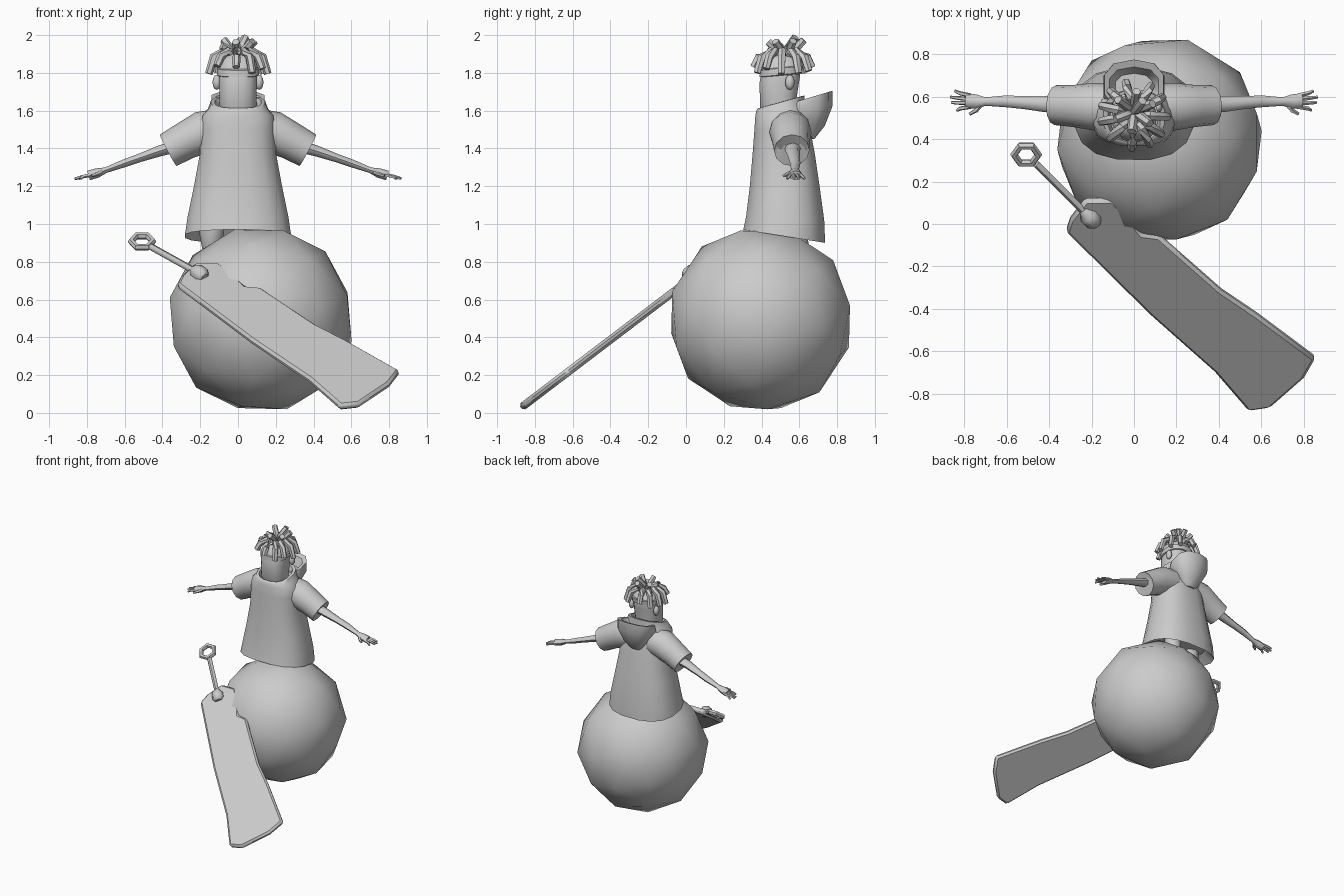
import bpy, bmesh, math, random
from mathutils import Vector, Matrix, Euler

if "Cube" in bpy.data.objects:
    bpy.data.objects.remove(bpy.data.objects["Cube"])

random.seed(4)
mat = bpy.data.materials.new("plain_grey")
mat.diffuse_color = (0.6, 0.6, 0.6, 1)
mat.use_nodes = True
mat.node_tree.nodes["Principled BSDF"].inputs["Base Color"].default_value = mat.diffuse_color


def finish(name, bm, angle=45):
    bmesh.ops.recalc_face_normals(bm, faces=bm.faces)
    me = bpy.data.meshes.new(name)
    bm.to_mesh(me)
    bm.free()
    ob = bpy.data.objects.new(name, me)
    bpy.context.collection.objects.link(ob)
    me.materials.append(mat)
    bpy.ops.object.select_all(action='DESELECT')
    ob.select_set(True)
    bpy.context.view_layer.objects.active = ob
    bpy.ops.object.shade_smooth_by_angle(angle=math.radians(angle))
    return ob


def add_loft(bm, rings, closed=False):
    """Skin a list of equal point rings, capped or joined end to end."""
    vs = [[bm.verts.new(p) for p in r] for r in rings]
    n = len(vs[0])
    pairs = list(zip(vs, vs[1:])) + ([(vs[-1], vs[0])] if closed else [])
    for a, b in pairs:
        for i in range(n):
            j = (i + 1) % n
            bm.faces.new((a[i], a[j], b[j], b[i]))
    if not closed:
        bm.faces.new(vs[0])
        bm.faces.new(vs[-1])


def ring(z, hx, y0, y1, tilt=0, n=16, power=0.8):
    """Rounded horizontal ring, optionally sloping from front to back."""
    out = []
    for i in range(n):
        a = 2 * math.pi * (i + 0.5) / n
        c, s = math.cos(a), math.sin(a)
        x = math.copysign(abs(c) ** power, c) * hx
        dy = math.copysign(abs(s) ** power, s) * (y1 - y0) / 2
        out.append((x, (y0 + y1) / 2 + dy, z + tilt * dy))
    return out


def add_tube(bm, path, radii, n=6, flat=1.0):
    """Sweep a polygon along a path."""
    pts = [Vector(p) for p in path]
    rings = []
    for i, p in enumerate(pts):
        d = (pts[min(i + 1, len(pts) - 1)] - pts[max(i - 1, 0)]).normalized()
        side = d.cross(Vector((0, 1, 0)))
        if side.length < 0.1:
            side = d.cross(Vector((1, 0, 0)))
        side.normalize()
        other = side.cross(d)
        rings.append([p + radii[i] * (side * math.cos(t) * flat + other * math.sin(t))
                      for t in (2 * math.pi * k / n for k in range(n))])
    add_loft(bm, rings)


def loft(name, rings, angle=45):
    bm = bmesh.new()
    add_loft(bm, rings)
    return finish(name, bm, angle)


# Large faceted ball
bm = bmesh.new()
bmesh.ops.create_icosphere(bm, subdivisions=2, radius=0.497, matrix=Matrix.Translation(
    (0.12, 0.395, 0.495)) @ Euler((0.3, 0.15, 0.4)).to_matrix().to_4x4())
finish("ball", bm, 60)

# Loose shirt with sloping hem and collar
loft("shirt", [
    ring(1.00, 0.22, 0.36, 0.67), ring(0.935, 0.285, 0.30, 0.74, -0.16),
    ring(1.03, 0.272, 0.315, 0.735, -0.05), ring(1.20, 0.237, 0.335, 0.71),
    ring(1.37, 0.205, 0.35, 0.685), ring(1.50, 0.20, 0.36, 0.66),
    ring(1.575, 0.19, 0.365, 0.64), ring(1.61, 0.16, 0.37, 0.63, 0.1),
    ring(1.645, 0.145, 0.375, 0.63, 0.28), ring(1.645, 0.125, 0.385, 0.61, 0.28),
    ring(1.59, 0.11, 0.40, 0.59, 0.2)])

# Hood hanging at the back
loft("hood", [
    ring(1.45, 0.05, 0.61, 0.68, n=10), ring(1.52, 0.10, 0.56, 0.735, n=10),
    ring(1.61, 0.15, 0.52, 0.775, 0.1, n=10), ring(1.67, 0.145, 0.54, 0.775, 0.3, n=10),
    ring(1.665, 0.12, 0.56, 0.74, 0.3, n=10), ring(1.62, 0.09, 0.58, 0.71, n=10)])

# Head, headband and hair cap
loft("head", [
    ring(1.56, 0.09, 0.42, 0.58), ring(1.62, 0.098, 0.39, 0.58),
    ring(1.75, 0.102, 0.388, 0.60), ring(1.82, 0.102, 0.40, 0.61),
    ring(1.86, 0.09, 0.42, 0.60)])
loft("headband", [
    ring(1.785, 0.10, 0.40, 0.60, 0.1), ring(1.79, 0.112, 0.388, 0.615, 0.1),
    ring(1.825, 0.112, 0.39, 0.62, 0.1), ring(1.83, 0.10, 0.40, 0.60, 0.1)])
loft("hair_cap", [
    ring(1.82, 0.105, 0.395, 0.615), ring(1.87, 0.095, 0.41, 0.60),
    ring(1.90, 0.055, 0.45, 0.56)], 60)

# Thick hair locks: a drooping outer circle and an upright inner circle
bm = bmesh.new()
for i in range(11):
    a = 2 * math.pi * i / 11 + random.uniform(-0.12, 0.12)
    drop = random.uniform(1.79, 1.84)
    path = [(r * math.cos(a), 0.515 + r * math.sin(a), z) for r, z in
            ((0.03, 1.87), (0.08, 1.915), (0.13, 1.885), (0.158, drop))]
    add_tube(bm, path, (0.02, 0.023, 0.023, 0.02))
for i in range(6):
    a = 2 * math.pi * i / 6 + 0.4
    top = random.uniform(1.94, 1.98)
    path = [(r * math.cos(a), 0.53 + r * math.sin(a), z) for r, z in
            ((0.02, 1.87), (0.045, 1.92), (0.095, top))]
    add_tube(bm, path, (0.02, 0.023, 0.021))
add_tube(bm, [(0.0, 0.53, 1.87), (0.01, 0.54, 1.93), (0.04, 0.58, 1.99)], (0.02, 0.023, 0.021))
finish("hair_locks", bm)

# Paired ears, sleeves, arms and hands
for s, side in ((1, "left"), (-1, "right")):
    bm = bmesh.new()
    bmesh.ops.create_uvsphere(bm, u_segments=8, v_segments=6, radius=1, matrix=Matrix.Translation(
        (s * 0.113, 0.55, 1.75)) @ Matrix.Diagonal((0.022, 0.025, 0.04, 1)))
    finish(side + "_ear", bm, 70)

    bm = bmesh.new()
    add_tube(bm, [(s * 0.10, 0.55, 1.50), (s * 0.19, 0.553, 1.485), (s * 0.28, 0.556, 1.44),
                  (s * 0.37, 0.56, 1.39), (s * 0.355, 0.56, 1.40)],
             (0.11, 0.112, 0.1, 0.094, 0.07), 12)
    finish(side + "_sleeve", bm)

    bm = bmesh.new()
    add_tube(bm, [(s * 0.30, 0.565, 1.42), (s * 0.42, 0.565, 1.385), (s * 0.52, 0.572, 1.35),
                  (s * 0.60, 0.578, 1.322), (s * 0.70, 0.577, 1.285), (s * 0.745, 0.577, 1.27),
                  (s * 0.79, 0.58, 1.257)],
             (0.045, 0.038, 0.03, 0.028, 0.02, 0.034, 0.034), 8, 0.75)
    for y0, x1, y1 in ((0.605, 0.845, 0.627), (0.588, 0.865, 0.598),
                       (0.57, 0.86, 0.572), (0.553, 0.835, 0.535)):
        add_tube(bm, [(s * 0.77, y0, 1.262), (s * 0.82, (y0 + y1) / 2, 1.252), (s * x1, y1, 1.24)],
                 (0.011, 0.01, 0.007), 5)
    add_tube(bm, [(s * 0.72, 0.565, 1.277), (s * 0.745, 0.535, 1.265), (s * 0.775, 0.518, 1.255)],
             (0.012, 0.011, 0.008), 5)
    finish(side + "_arm", bm)

# Bent legs mostly hidden beneath the shirt
for name, x, y in (("right_leg", -0.14, 0.50), ("left_leg", 0.10, 0.58)):
    bm = bmesh.new()
    add_tube(bm, [(x, y, 1.05), (x, y, 0.95), (x, y + 0.02, 0.87)], (0.06, 0.065, 0.05), 8)
    finish(name, bm)


# Sword: everything lies in a plane that slopes down to the front
NORMAL = Vector((0, -0.605, 0.796))


def on_plane(x, y, off=0.0):
    return Vector((x, y, 0.69 + 0.76 * y)) + NORMAL * off


outline = [(-0.32, -0.03), (0.075, -0.42), (0.38, -0.69), (0.54, -0.875), (0.64, -0.86),
           (0.80, -0.72), (0.855, -0.625), (0.58, -0.42), (0.41, -0.305), (0.12, -0.05),
           (0.04, -0.04), (-0.03, 0.05), (-0.10, 0.12), (-0.23, 0.12), (-0.30, 0.03)]
blade = loft("blade", [[on_plane(x, y, o) for x, y in outline] for o in (-0.02, 0.022)], 30)
bev = blade.modifiers.new("edge", 'BEVEL')
bev.width = 0.014
bev.segments = 1

# Grip with a swollen guard
bm = bmesh.new()
add_tube(bm, [on_plane(-0.175, 0.01, 0.02), on_plane(-0.19, 0.025, 0.02), on_plane(-0.215, 0.05, 0.02),
              on_plane(-0.24, 0.075, 0.012)], (0.025, 0.045, 0.045, 0.022), 8)
add_tube(bm, [on_plane(-0.21, 0.045, 0.02), on_plane(-0.46, 0.27, -0.02)], (0.018, 0.018), 8)
finish("grip", bm)

# Six-sided pommel ring
bm = bmesh.new()
centre = on_plane(-0.508, 0.312, -0.025)
u, v = Vector((1, 0, 0)), Vector((0, 0.796, 0.605))
rings = []
for i in range(6):
    t = math.pi * i / 3
    d = u * math.cos(t) + v * math.sin(t)
    rings.append([centre + d * (0.057 + 0.019 * math.cos(k * math.pi / 3))
                  + NORMAL * 0.019 * math.sin(k * math.pi / 3) for k in range(6)])
add_loft(bm, rings, True)
finish("pommel_ring", bm)
